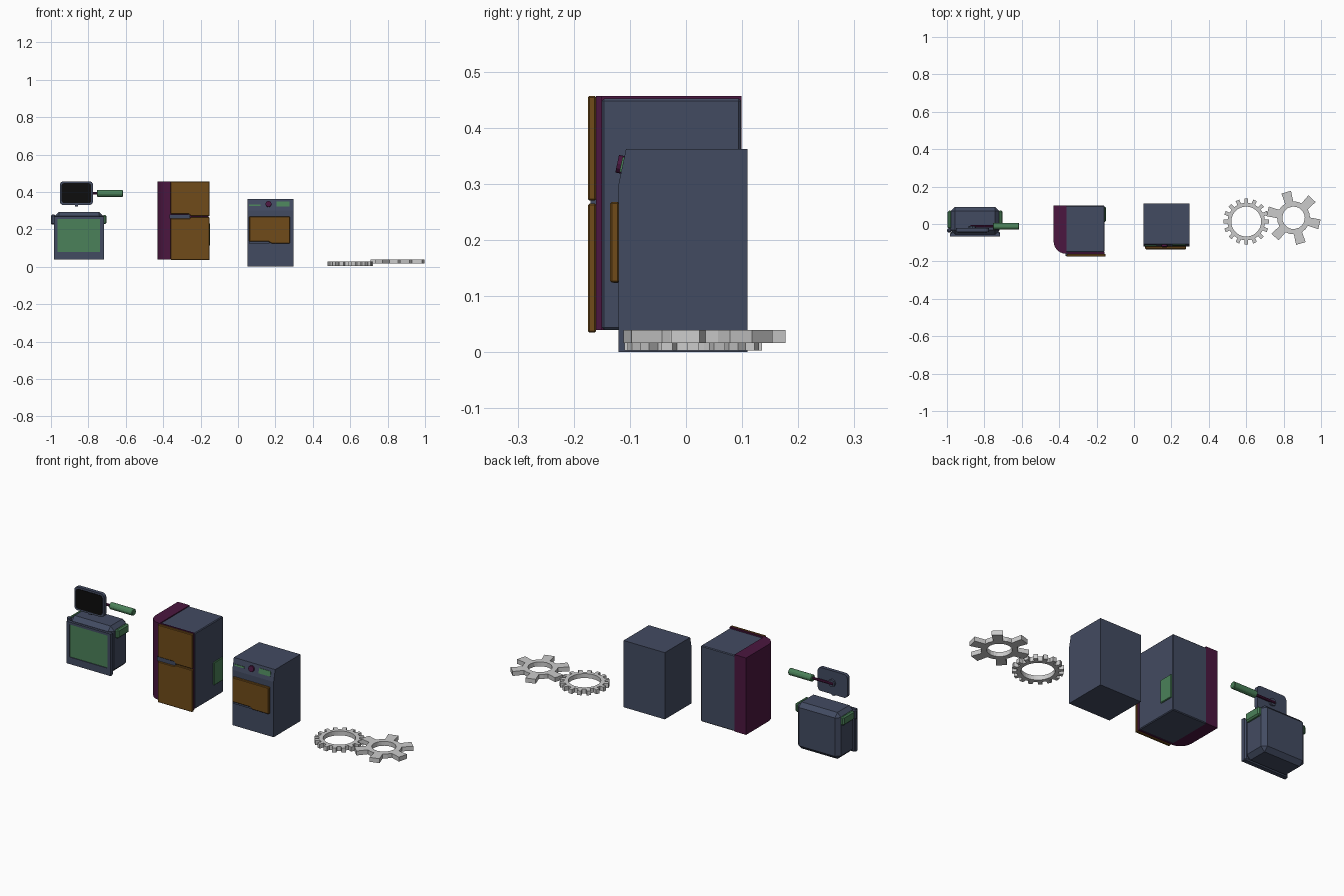
import bpy, bmesh
from math import sin, cos, pi, radians
from mathutils import Vector, Matrix

if "Cube" in bpy.data.objects:
    bpy.data.objects.remove(bpy.data.objects["Cube"])


def material(name, rgb):
    m = bpy.data.materials.new(name)
    m.diffuse_color = (*rgb, 1)
    m.use_nodes = True
    m.node_tree.nodes["Principled BSDF"].inputs["Base Color"].default_value = m.diffuse_color
    return m


BLUE = material("slate", (0.055, 0.07, 0.12))
GREEN = material("green", (0.07, 0.22, 0.10))
BROWN = material("brown", (0.16, 0.07, 0.01))
PURPLE = material("plum", (0.07, 0.008, 0.05))
BLACK = material("black", (0.004, 0.004, 0.004))


def finish(name, bm, mat, bevel=0.0, segments=1):
    bmesh.ops.recalc_face_normals(bm, faces=bm.faces)
    mesh = bpy.data.meshes.new(name)
    bm.to_mesh(mesh)
    bm.free()
    ob = bpy.data.objects.new(name, mesh)
    bpy.context.collection.objects.link(ob)
    if mat:
        mesh.materials.append(mat)
    if bevel:
        mod = ob.modifiers.new("bevel", 'BEVEL')
        mod.width, mod.segments = bevel, segments
    return ob


def box(name, x, y, z, mat, bevel=0.0, segments=1):
    """Box from (min, max) ranges."""
    bm = bmesh.new()
    bmesh.ops.create_cube(bm, size=1)
    for v in bm.verts:
        v.co = Vector([(r[0] + r[1]) / 2 + c * (r[1] - r[0])
                       for r, c in zip((x, y, z), v.co)])
    return finish(name, bm, mat, bevel, segments)


def prism(name, points, axis, lo, hi, mat, bevel=0.0):
    """Extrude a 2D outline along an axis, from lo to hi."""
    place = {'x': lambda a, b, t: (t, a, b),
             'y': lambda a, b, t: (a, t, b),
             'z': lambda a, b, t: (a, b, t)}[axis]
    bm = bmesh.new()
    face = bm.faces.new([bm.verts.new(place(a, b, lo)) for a, b in points])
    ext = bmesh.ops.extrude_face_region(bm, geom=[face])
    move = Vector(place(0, 0, hi - lo))
    for v in ext['geom']:
        if isinstance(v, bmesh.types.BMVert):
            v.co += move
    return finish(name, bm, mat, bevel)


def rod(name, centre, radius, length, axis, sides, mat, bevel=0.0):
    bm = bmesh.new()
    bmesh.ops.create_cone(bm, cap_ends=True, segments=sides, radius1=radius,
                          radius2=radius, depth=length)
    rot = Matrix.Rotation(pi / 2, 4, 'Y' if axis == 'x' else 'X')
    bm.transform(Matrix.Translation(centre) @ rot)
    return finish(name, bm, mat, bevel)


def rounded_rect(x, z, r, n=4):
    pts = []
    for i, (cx, cz) in enumerate([(x[1] - r, z[1] - r), (x[0] + r, z[1] - r),
                                  (x[0] + r, z[0] + r), (x[1] - r, z[0] + r)]):
        for k in range(n + 1):
            a = (i + k / n) * pi / 2
            pts.append((cx + r * cos(a), cz + r * sin(a)))
    return pts


def gear(name, cx, cy, z, teeth, hole, root, tip, half_root, half_tip, phase):
    """Ring gear: each tooth is four outline points, then an arc to the next."""
    outline = []
    step = 2 * pi / teeth
    for i in range(teeth):
        a = phase + i * step
        outline += [(root, a - half_root), (tip, a - half_tip),
                    (tip, a + half_tip), (root, a + half_root)]
        outline.append((root, a + step / 2))
    bm = bmesh.new()
    rings = []
    for h in z:
        for inner in (False, True):
            rings.append([bm.verts.new((cx + (hole if inner else r) * cos(a),
                                        cy + (hole if inner else r) * sin(a), h))
                          for r, a in outline])
    n = len(outline)
    for p, q in ((0, 1), (1, 3), (3, 2), (2, 0)):
        for i in range(n):
            j = (i + 1) % n
            bm.faces.new((rings[p][i], rings[p][j], rings[q][j], rings[q][i]))
    return finish(name, bm, None)


# Counter appliance: bevelled case, framed front panel, side grips
box("appliance_case", (-0.98, -0.72), (-0.055, 0.092), (0.04, 0.292), BLUE, 0.022)
box("appliance_front", (-0.98, -0.717), (-0.06, -0.04), (0.04, 0.265), BLUE, 0.006)
for n, x in (("left", (-0.983, -0.965)), ("right", (-0.737, -0.717))):
    box("panel_frame_" + n, x, (-0.068, -0.05), (0.04, 0.265), BLUE)
for n, z in (("bottom", (0.04, 0.078)), ("top", (0.255, 0.268))):
    box("panel_frame_" + n, (-0.983, -0.717), (-0.068, -0.05), z, BLUE)
box("appliance_panel", (-0.965, -0.737), (-0.064, -0.05), (0.078, 0.255), GREEN)
for n, x in (("left", (-0.996, -0.975)), ("right", (-0.725, -0.703))):
    box("side_grip_" + n, x, (-0.025, 0.072), (0.228, 0.276), GREEN, 0.007)
box("grip_bracket", (-1.0, -0.975), (-0.045, -0.025), (0.225, 0.278), BLUE, 0.006)

# Hand-held scraper: plate, dark face, rear boss, rod and grip
prism("plate", rounded_rect((-0.953, -0.775), (0.33, 0.457), 0.02), 'y',
      -0.042, -0.022, BLUE)
prism("plate_face", rounded_rect((-0.943, -0.785), (0.34, 0.447), 0.014), 'y',
      -0.045, -0.04, BLACK)
box("plate_peg", (-0.872, -0.856), (-0.038, -0.026), (0.322, 0.333), BLUE)
rod("rear_boss", (-0.864, -0.018, 0.393), 0.02, 0.012, 'y', 8, BLUE)
rod("scraper_rod", (-0.81, -0.013, 0.392), 0.007, 0.13, 'x', 8, PURPLE)
rod("scraper_grip", (-0.685, -0.012, 0.392), 0.019, 0.14, 'x', 8, GREEN, 0.003)

# Refrigerator: main body, rounded plum shell on the left and behind the doors
box("fridge_body", (-0.365, -0.157), (-0.15, 0.098), (0.04, 0.452), BLUE, 0.004)
corner = [(-0.365 - 0.065 * sin(k * pi / 12), -0.092 - 0.067 * cos(k * pi / 12))
          for k in range(7)]
prism("fridge_shell", [(-0.157, -0.15), (-0.157, -0.16)] + corner +
      [(-0.43, 0.099), (-0.36, 0.099), (-0.36, -0.15)], 'z', 0.04, 0.457, PURPLE)

# Doors with finger notches at their meeting edges, and the side vent
prism("lower_door", [(-0.36, 0.035), (-0.152, 0.035), (-0.152, 0.265),
                     (-0.252, 0.265), (-0.262, 0.257), (-0.36, 0.257)],
      'y', -0.175, -0.16, BROWN, 0.003)
prism("upper_door", [(-0.36, 0.457), (-0.152, 0.457), (-0.152, 0.27),
                     (-0.252, 0.27), (-0.262, 0.281), (-0.36, 0.281)],
      'y', -0.175, -0.16, BROWN, 0.003)
box("door_pull", (-0.366, -0.256), (-0.17, -0.158), (0.258, 0.28), BLUE)
box("fridge_vent", (-0.165, -0.151), (0.012, 0.09), (0.11, 0.235), GREEN, 0.003)

# Cooker: sloped control fascia, notched oven door, knob and displays
prism("cooker_body", [(-0.12, 0), (-0.12, 0.30), (-0.107, 0.362),
                      (0.11, 0.362), (0.11, 0)], 'x', 0.05, 0.298, BLUE)
prism("oven_door", [(0.06, 0.268), (0.278, 0.268), (0.278, 0.124), (0.18, 0.124),
                    (0.165, 0.134), (0.06, 0.134)], 'y', -0.135, -0.119, BROWN, 0.003)
box("oven_pull", (0.06, 0.168), (-0.129, -0.118), (0.123, 0.135), BLUE)
tilt = Matrix.Translation((0, -0.1135, 0.331)) @ Matrix.Rotation(radians(-11.8), 4, 'X')
for ob in (rod("control_knob", (0.163, -0.002, 0.003), 0.016, 0.016, 'y', 12, PURPLE),
           box("vent_slot", (0.06, 0.12), (-0.004, 0.004), (-0.007, 0.001), GREEN),
           box("display", (0.206, 0.276), (-0.003, 0.004), (-0.01, 0.017), GREEN)):
    ob.matrix_world = tilt

# Meshing gears lying flat
gear("small_toothed_gear", 0.6, 0.013, (0.003, 0.027), 16, 0.08, 0.1, 0.123,
     0.10, 0.085, radians(90))
gear("large_toothed_gear", 0.853, 0.033, (0.016, 0.04), 6, 0.06, 0.088, 0.145,
     radians(15), radians(10.5), radians(106))
